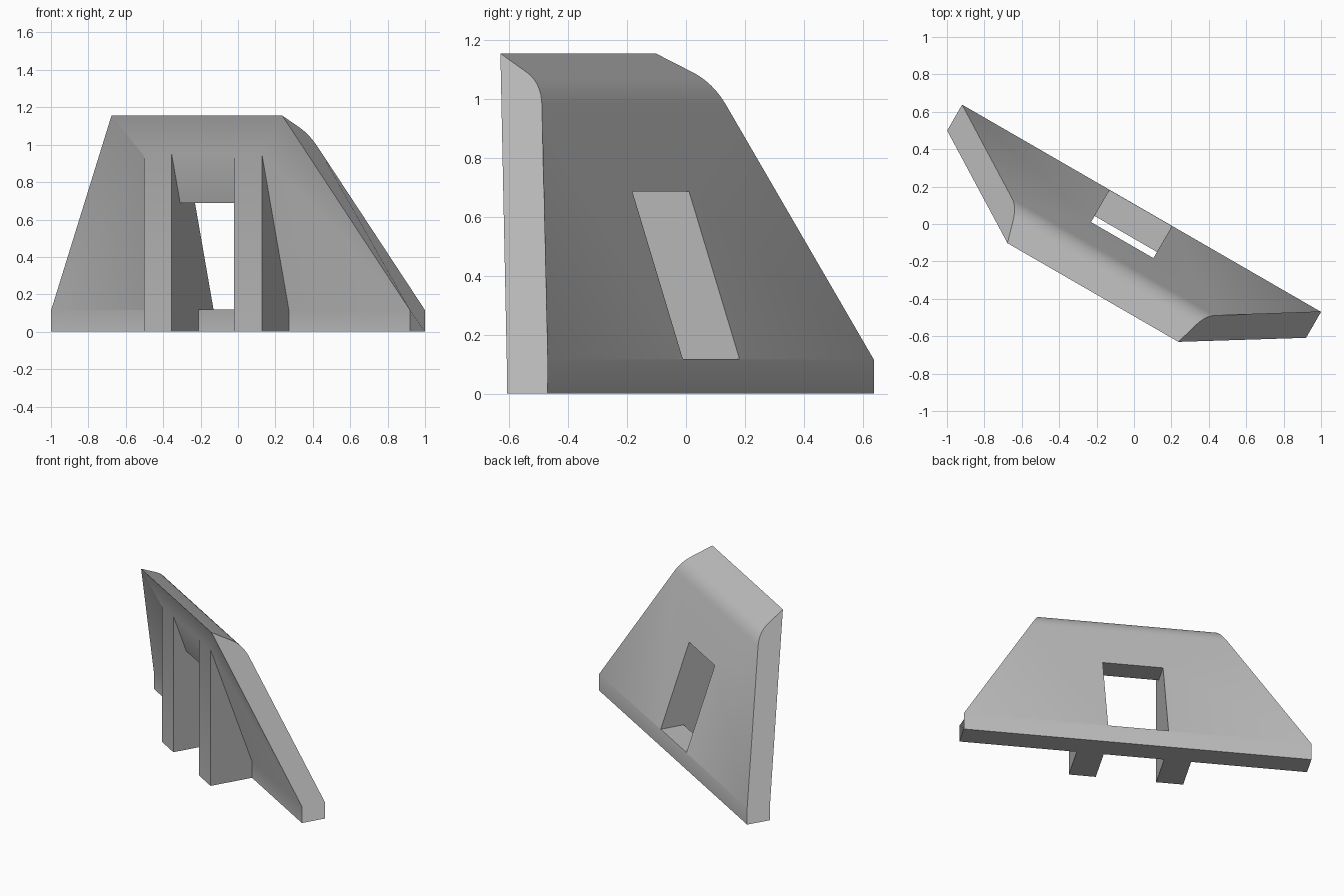
import bpy, bmesh, math
from mathutils import Matrix, Vector

cube = bpy.data.objects.get("Cube")
if cube:
    bpy.data.objects.remove(cube, do_unlink=True)

TURN = Matrix.Rotation(math.radians(-30), 4, 'Z')
MID = -0.007      # centre of the plate along its length
FOOT = 0.115      # height of the upright foot
TOP = 1.155

grey = bpy.data.materials.new("plain_grey")
grey.use_nodes = True
colour = (0.5, 0.5, 0.5, 1)
grey.diffuse_color = colour
grey.node_tree.nodes["Principled BSDF"].inputs["Base Color"].default_value = colour


def prism(name, profile, left, right):
    """Sweep a (depth, height) profile between two end positions given by height."""
    bm = bmesh.new()
    ends = [[bm.verts.new((end(z), y, z)) for y, z in profile] for end in (left, right)]
    a, b = ends
    bm.faces.new(a)
    bm.faces.new(b[::-1])
    for i in range(len(profile)):
        j = (i + 1) % len(profile)
        bm.faces.new((a[i], b[i], b[j], a[j]))
    bmesh.ops.recalc_face_normals(bm, faces=bm.faces)
    mesh = bpy.data.meshes.new(name)
    bm.to_mesh(mesh)
    bm.free()
    mesh.transform(TURN)
    mesh.materials.append(grey)
    obj = bpy.data.objects.new(name, mesh)
    bpy.context.collection.objects.link(obj)
    return obj


def half_width(z):
    return 1.108 - 0.558 * max(0, z - FOOT)


# Leaning plate: upright foot, sloped faces, rounded upper back edge
bend = [Vector(p) for p in ((-0.208, 0.98), (-0.234, 1.055), (-0.303, 1.091))]
curve = []
for i in range(9):
    t = i / 8
    curve.append(tuple(bend[0] * (1 - t) ** 2 + bend[1] * 2 * t * (1 - t) + bend[2] * t * t))
profile = [(-0.067, 0), (0.093, 0), (0.093, FOOT)] + curve + [(-0.427, TOP), (-0.067, FOOT)]
plate = prism("leaning_plate", profile,
              lambda z: MID - half_width(z), lambda z: MID + half_width(z))


def combine(tool, operation):
    mod = plate.modifiers.new(tool.name, 'BOOLEAN')
    mod.operation = operation
    mod.solver = 'EXACT'
    mod.object = tool
    bpy.context.view_layer.objects.active = plate
    bpy.ops.object.modifier_apply(modifier=mod.name)
    bpy.data.objects.remove(tool, do_unlink=True)


# Rectangular window through the plate
IN_L, IN_R = -0.204, 0.181
window = prism("window_cutter", [(-1, FOOT + 0.003), (1, FOOT + 0.003), (1, 0.687), (-1, 0.687)],
               lambda z: IN_L, lambda z: IN_R)
combine(window, 'DIFFERENCE')

# Two upright support ribs flanking the window
rib = [(-0.356, 0), (-0.356, 0.98), (0, 0.1), (0, 0)]
for name, x0, x1 in (("right_rib", IN_L - 0.172, IN_L), ("left_rib", IN_R, IN_R + 0.172)):
    combine(prism(name, rib, lambda z: x0, lambda z: x1), 'UNION')

bpy.ops.object.select_all(action='DESELECT')
plate.select_set(True)
bpy.context.view_layer.objects.active = plate
bpy.ops.object.shade_smooth_by_angle(angle=math.radians(30))
